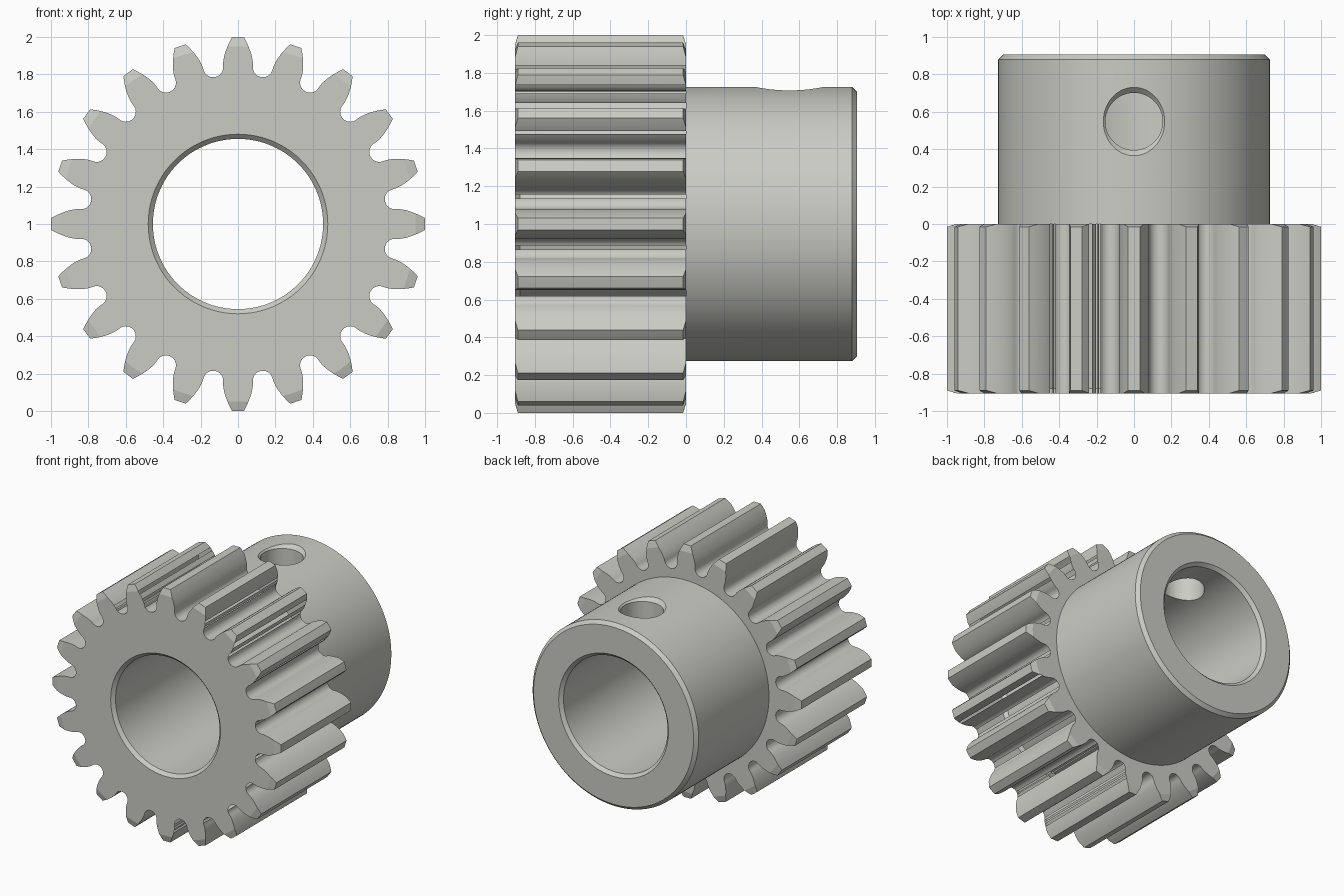
import bpy, bmesh, math
from mathutils import Matrix, Vector

cube = bpy.data.objects.get("Cube")
if cube:
    bpy.data.objects.remove(cube, do_unlink=True)

TEETH, TIP_R, HALF_LEN = 20, 1.0, 0.905
MODULE = 2 * TIP_R / (TEETH + 2)
PITCH_R = MODULE * TEETH / 2
BASE_R = PITCH_R * math.cos(math.radians(20))
CENTRE = Vector((0, 0, 1))
ALONG_Y = Matrix.Translation(CENTRE) @ Matrix.Rotation(-math.pi / 2, 4, 'X')

steel = bpy.data.materials.new("steel grey")
steel.use_nodes = True
steel.diffuse_color = (0.6, 0.6, 0.56, 1)
steel.node_tree.nodes["Principled BSDF"].inputs["Base Color"].default_value = (0.6, 0.6, 0.56, 1)


def loft(name, rings, matrix):
    """Closed solid through rings of points, capped at both ends."""
    bm = bmesh.new()
    loops = [[bm.verts.new(matrix @ Vector(p)) for p in ring] for ring in rings]
    n = len(loops[0])
    for a, b in zip(loops, loops[1:]):
        for i in range(n):
            j = (i + 1) % n
            bm.faces.new((a[i], a[j], b[j], b[i]))
    bm.faces.new(loops[0][::-1])
    bm.faces.new(loops[-1])
    bmesh.ops.recalc_face_normals(bm, faces=bm.faces)
    mesh = bpy.data.meshes.new(name)
    bm.to_mesh(mesh)
    bm.free()
    mesh.materials.append(steel)
    ob = bpy.data.objects.new(name, mesh)
    bpy.context.collection.objects.link(ob)
    return ob


def turned(name, profile, matrix=ALONG_Y, segments=144):
    """Lathe a profile of (radius, height) about the local z axis."""
    angles = [2 * math.pi * i / segments for i in range(segments)]
    return loft(name, [[(r * math.cos(a), r * math.sin(a), h) for a in angles]
                       for r, h in profile], matrix)


def combine(ob, tool, operation):
    """Apply a boolean and discard the tool."""
    mod = ob.modifiers.new(operation.title(), 'BOOLEAN')
    mod.operation, mod.solver, mod.object = operation, 'EXACT', tool
    tool.hide_render = True
    bpy.ops.object.select_all(action='DESELECT')
    bpy.context.view_layer.objects.active = ob
    ob.select_set(True)
    bpy.ops.object.modifier_apply(modifier=mod.name)
    bpy.data.objects.remove(tool, do_unlink=True)


def half_angle(r):
    """Half the tooth's angular width at radius r on the involute flank."""
    a = math.acos(min(1, BASE_R / r))
    p = math.radians(20)
    return math.pi / (2 * TEETH) + (math.tan(p) - p) - (math.tan(a) - a)


def gear_outline():
    step = 2 * math.pi / TEETH
    flank = [(r, half_angle(r)) for r in
             [BASE_R + (TIP_R - BASE_R) * (i / 8) ** 1.4 for i in range(9)]]
    tooth = [(r, -a) for r, a in flank] + [(TIP_R, 0)] + [(r, a) for r, a in flank[::-1]]
    # round root between this tooth and the next
    root_r, mid = 0.0535, 0.8485
    for i in range(1, 16):
        t = math.pi * i / 16
        x, y = mid - root_r * math.sin(t), -root_r * math.cos(t)
        tooth.append((math.hypot(x, y), step / 2 + math.atan2(y, x)))
    return [(r * math.cos(a + k * step), r * math.sin(a + k * step))
            for k in range(TEETH) for r, a in tooth]


# Toothed wheel, with the tooth ends eased by a turned blank
outline = gear_outline()
gear = loft("pinion_gear", [[(x, y, h) for x, y in outline] for h in (-HALF_LEN, 0)], ALONG_Y)
blank = turned("tip_chamfer_blank", [(0.95, -HALF_LEN), (1.03, -HALF_LEN + 0.024),
                                     (1.03, -0.024), (0.95, 0)])
combine(gear, blank, 'INTERSECT')

# Hub with a chamfered rear rim
hub = turned("hub", [(0.726, -0.4), (0.726, HALF_LEN - 0.026), (0.70, HALF_LEN)])
combine(gear, hub, 'UNION')

# Bore, chamfered at both mouths
end = HALF_LEN
bore = turned("bore_cutter", [(0.505, -end - 0.025), (0.455, -end + 0.025),
                              (0.455, end - 0.025), (0.505, end + 0.025)])
combine(gear, bore, 'DIFFERENCE')

# Countersunk set-screw hole through the top of the hub
screw = turned("set_screw_cutter", [(0.153, 0.1), (0.153, 0.696), (0.257, 0.80)],
               Matrix.Translation(CENTRE + Vector((0, 0.548, 0))), 64)
combine(gear, screw, 'DIFFERENCE')

bpy.ops.object.shade_smooth_by_angle(angle=math.radians(14.5))
